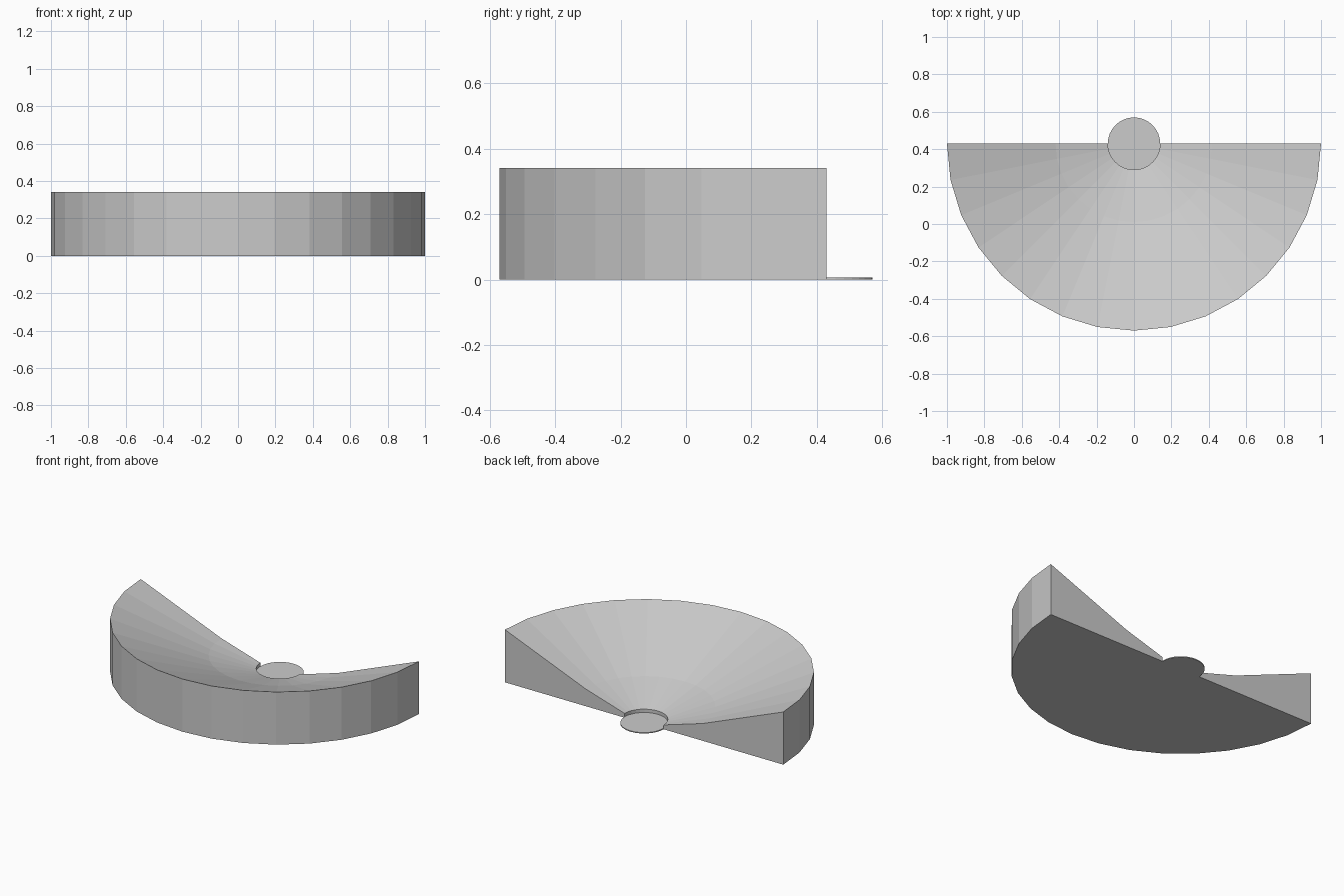
import bpy, bmesh, math

if "Cube" in bpy.data.objects:
    bpy.data.objects.remove(bpy.data.objects["Cube"])

CENTRE_Y = 0.43
SEGMENTS = 16


def finish(bm, name):
    bmesh.ops.recalc_face_normals(bm, faces=bm.faces)
    mesh = bpy.data.meshes.new(name)
    bm.to_mesh(mesh)
    bm.free()
    obj = bpy.data.objects.new(name, mesh)
    obj.location.y = CENTRE_Y
    bpy.context.collection.objects.link(obj)
    return obj


# Half-round sloping fan: radius/height section swept through 180 degrees
section = [(0.14, 0.0), (1.0, 0.0), (1.0, 0.342), (0.42, 0.112), (0.14, 0.028)]
bm = bmesh.new()
rings = []
for i in range(SEGMENTS + 1):
    a = math.pi + math.pi * i / SEGMENTS
    rings.append([bm.verts.new((r * math.cos(a), r * math.sin(a), z)) for r, z in section])
n = len(section)
for a, b in zip(rings, rings[1:]):
    for j in range(n):
        k = (j + 1) % n
        bm.faces.new((a[j], a[k], b[k], b[j]))
bm.faces.new(rings[0])
bm.faces.new(rings[-1])
finish(bm, "half_round_fan")

# Thin round hub plate at the pivot
bm = bmesh.new()
bmesh.ops.create_cone(bm, cap_ends=True, segments=32, radius1=0.14, radius2=0.14, depth=0.006)
bmesh.ops.translate(bm, verts=bm.verts, vec=(0, 0, 0.003))
finish(bm, "hub_plate")
